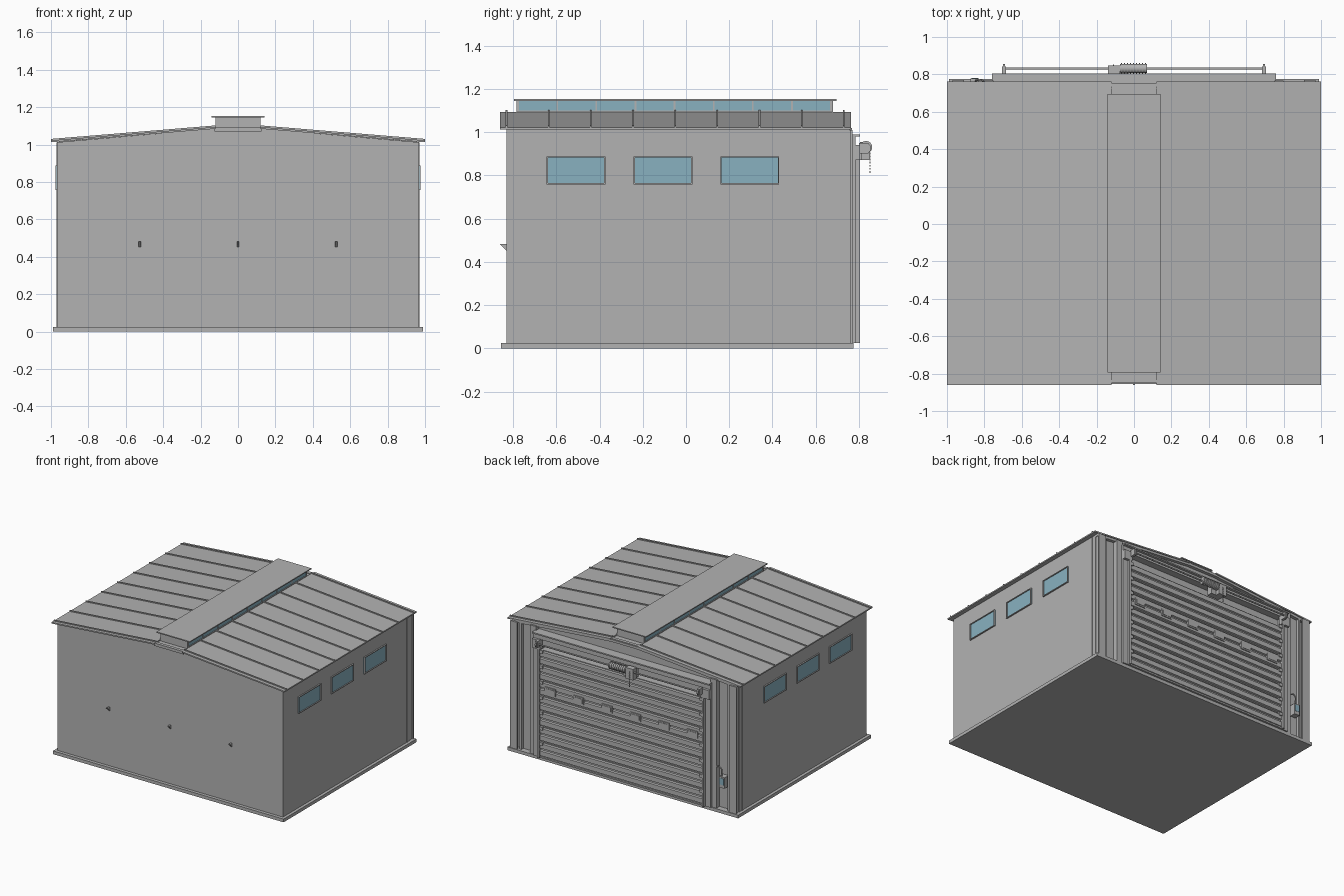
import bpy, math
from mathutils import Vector

cube = bpy.data.objects.get("Cube")
if cube:
    bpy.data.objects.remove(cube, do_unlink=True)


def material(name, colour):
    m = bpy.data.materials.new(name)
    m.use_nodes = True
    m.diffuse_color = (*colour, 1)
    m.node_tree.nodes["Principled BSDF"].inputs["Base Color"].default_value = (*colour, 1)
    return m


GREY = material("light grey", (0.45, 0.45, 0.45))
GLASS = material("blue glass", (0.25, 0.44, 0.53))


def mesh_object(name, verts, faces, mat):
    me = bpy.data.meshes.new(name)
    me.from_pydata(verts, [], faces)
    me.materials.append(mat)
    ob = bpy.data.objects.new(name, me)
    bpy.context.collection.objects.link(ob)
    return ob


def prism(name, profile, start, end, axis="y", mat=GREY):
    """Extrude an (x, z) profile along y, or a (y, z) profile along x."""
    n = len(profile)
    place = (lambda p, d: (p[0], d, p[1])) if axis == "y" else (lambda p, d: (d, p[0], p[1]))
    verts = [place(p, d) for d in (start, end) for p in profile]
    faces = [tuple(range(n)), tuple(reversed(range(n, 2 * n)))]
    faces += [(i, i + n, (i + 1) % n + n, (i + 1) % n) for i in range(n)]
    ob = mesh_object(name, verts, faces, mat)
    # Make the normals point outwards
    import bmesh
    bm = bmesh.new()
    bm.from_mesh(ob.data)
    bmesh.ops.recalc_face_normals(bm, faces=bm.faces)
    bm.to_mesh(ob.data)
    bm.free()
    return ob


def box(name, x, y, z, mat=GREY):
    rect = [(x[0], z[0]), (x[1], z[0]), (x[1], z[1]), (x[0], z[1])]
    return prism(name, rect, y[0], y[1], "y", mat)


def sided(s, a, b):
    return tuple(sorted((s * a, s * b)))


def rod(name, x, y, z, radius, sides=16):
    pts = [(y + radius * math.cos(math.tau * i / sides), z + radius * math.sin(math.tau * i / sides))
           for i in range(sides)]
    ob = prism(name, pts, x[0], x[1], "x")
    bpy.ops.object.select_all(action="DESELECT")
    ob.select_set(True)
    bpy.context.view_layer.objects.active = ob
    bpy.ops.object.shade_smooth_by_angle(angle=math.radians(40))
    return ob


# Slab and gabled body
box("base_slab", (-0.99, 0.99), (-0.855, 0.775), (0, 0.025))
prism("walls", [(-0.967, 0.02), (0.967, 0.02), (0.967, 1.012), (0.12, 1.085), (-0.12, 1.085), (-0.967, 1.012)],
      -0.83, 0.73)

# Roof panels with standing seams
for s, side in ((1, "left"), (-1, "right")):
    prism("roof_panel_" + side, [(s * 0.12, 1.084), (s * 1.0, 1.012), (s * 1.0, 1.022), (s * 0.12, 1.094)],
          -0.86, 0.762)
    for i in range(9):
        y = -0.83 + 0.195 * i
        prism(f"roof_seam_{side}_{i}", [(s * 0.12, 1.09), (s * 1.0, 1.018), (s * 1.0, 1.03), (s * 0.12, 1.102)],
              y - 0.004, y + 0.004)

# Ridge skylight: glazed sides, mullions and cap
for s, side in ((1, "left"), (-1, "right")):
    box("skylight_glass_" + side, sided(s, 0.112, 0.117), (-0.78, 0.675), (1.085, 1.146), GLASS)
    box("skylight_sill_" + side, sided(s, 0.108, 0.122), (-0.78, 0.675), (1.085, 1.1))
    for i in range(9):
        y = -0.777 + 0.181 * i
        box(f"skylight_mullion_{side}_{i}", sided(s, 0.11, 0.12), (y - 0.004, y + 0.004), (1.085, 1.146))
box("skylight_cap", (-0.143, 0.143), (-0.795, 0.695), (1.145, 1.153))
for name, y in (("front", -0.78), ("back", 0.675)):
    box("skylight_end_" + name, (-0.117, 0.117), (y - 0.004, y + 0.004), (1.085, 1.146))
for name, y in (("front", (-0.85, -0.825)), ("back", (0.725, 0.75))):
    box("ridge_beam_" + name, (-0.125, 0.125), y, (1.07, 1.092))

# Side windows with frames
for s, side in ((1, "left"), (-1, "right")):
    for i in range(3):
        y0 = -0.645 + 0.402 * i
        y1, name = y0 + 0.272, f"{side}_{i}"
        box("window_glass_" + name, sided(s, 0.96, 0.97), (y0, y1), (0.762, 0.885), GLASS)
        for j, (y, z) in enumerate((((y0, y1), (0.758, 0.764)), ((y0, y1), (0.882, 0.888)),
                                    ((y0, y0 + 0.006), (0.758, 0.888)), ((y1 - 0.006, y1), (0.758, 0.888)))):
            box(f"window_frame_{name}_{j}", sided(s, 0.96, 0.977), y, z)

# Small wedge hooks on the front wall
for i, x in enumerate((-0.525, 0, 0.525)):
    prism(f"wall_hook_{i}", [(-0.83, 0.452), (-0.83, 0.482), (-0.86, 0.482)], x - 0.006, x + 0.006, "x")

# Back wall columns, jambs and lintel
for s, side in ((1, "left"), (-1, "right")):
    box("corner_column_web_" + side, sided(s, 0.93, 0.962), (0.69, 0.768), (0.025, 1.01))
    for i, y in enumerate((0.685, 0.76)):
        box(f"corner_column_flange_{side}_{i}", sided(s, 0.91, 0.971), (y, y + 0.01), (0.025, 1.01))
    box("corner_strip_" + side, sided(s, 0.885, 0.9), (0.725, 0.755), (0.025, 1.015))
    box("door_post_" + side, sided(s, 0.75, 0.8), (0.725, 0.768), (0.025, 1.02))
    box("door_jamb_" + side, sided(s, 0.715, 0.76), (0.725, 0.785), (0.025, 0.95))
    box("door_track_" + side, sided(s, 0.7, 0.715), (0.725, 0.805), (0.025, 0.87))
    box("shaft_bracket_" + side, sided(s, 0.69, 0.76), (0.77, 0.805), (0.87, 0.94))
    box("shaft_bearing_" + side, sided(s, 0.685, 0.705), (0.8, 0.843), (0.9, 0.95))
    rod("shaft_wheel_" + side, sided(s, 0.69, 0.7), 0.832, 0.925, 0.024)
box("lintel", (-0.76, 0.76), (0.725, 0.785), (0.94, 0.99))
box("lintel_lip", (-0.76, 0.76), (0.725, 0.805), (0.98, 0.99))
prism("gable_trim", [(-0.967, 0.995), (-0.12, 1.068), (0.12, 1.068), (0.967, 0.995),
                     (0.967, 1.014), (0.12, 1.087), (-0.12, 1.087), (-0.967, 1.014)], 0.725, 0.755)

# Sectional door: seven panels, each with two raised bands
for i in range(7):
    z = 0.03 + 0.119 * i
    box(f"door_panel_{i}", (-0.705, 0.705), (0.725, 0.778), (z, z + 0.116))
    for j in range(2):
        zb = z + 0.006 + 0.057 * j
        prism(f"door_band_{i}_{j}", [(0.775, zb), (0.775, zb + 0.048), (0.79, zb + 0.042), (0.79, zb + 0.006)],
              -0.7, 0.7, "x")
    for s in (1, -1):
        box(f"door_hinge_{i}_{s}", sided(s, 0.675, 0.7), (0.78, 0.798), (z + 0.095, z + 0.119))
box("door_seal", (-0.7, 0.7), (0.73, 0.79), (0.025, 0.036))

# Row of small framed lights in the door
for i in range(6):
    x = -0.61 + 0.244 * i
    box(f"door_light_frame_{i}", (x - 0.045, x + 0.045), (0.78, 0.797), (0.535, 0.59))
    box(f"door_light_pane_{i}", (x - 0.035, x + 0.035), (0.79, 0.8), (0.545, 0.58))

# Hoist: shaft, finned motor, gearbox and chain
rod("hoist_shaft", (-0.7, 0.7), 0.832, 0.925, 0.006, 12)
rod("hoist_motor", (-0.075, 0.07), 0.832, 0.93, 0.024)
for i in range(9):
    x = -0.07 + 0.016 * i
    rod(f"motor_fin_{i}", (x, x + 0.007), 0.832, 0.93, 0.029)
box("hoist_gearbox", (-0.14, -0.075), (0.805, 0.848), (0.87, 0.955))
box("hoist_mount", (-0.13, -0.03), (0.77, 0.815), (0.87, 0.94))
for i in range(9):
    z = 0.812 + 0.014 * i
    box(f"chain_link_{i}", (-0.112, -0.106), (0.848, 0.853), (z, z + 0.009))

# Wall control box with its display and conduit
box("control_box", (-0.875, -0.83), (0.725, 0.778), (0.2, 0.285))
box("control_display", (-0.87, -0.835), (0.775, 0.781), (0.225, 0.275), GLASS)
path = [Vector(p) for p in ((-0.845, 0.765, 0.285), (-0.845, 0.77, 0.34), (-0.825, 0.77, 0.36), (-0.8, 0.765, 0.35))]
curve = bpy.data.curves.new("control_conduit", "CURVE")
curve.dimensions = "3D"
curve.bevel_depth = 0.005
curve.bevel_resolution = 1
spline = curve.splines.new("POLY")
spline.points.add(len(path) - 1)
for p, co in zip(spline.points, path):
    p.co = (*co, 1)
curve.materials.append(GREY)
bpy.context.collection.objects.link(bpy.data.objects.new("control_conduit", curve))
